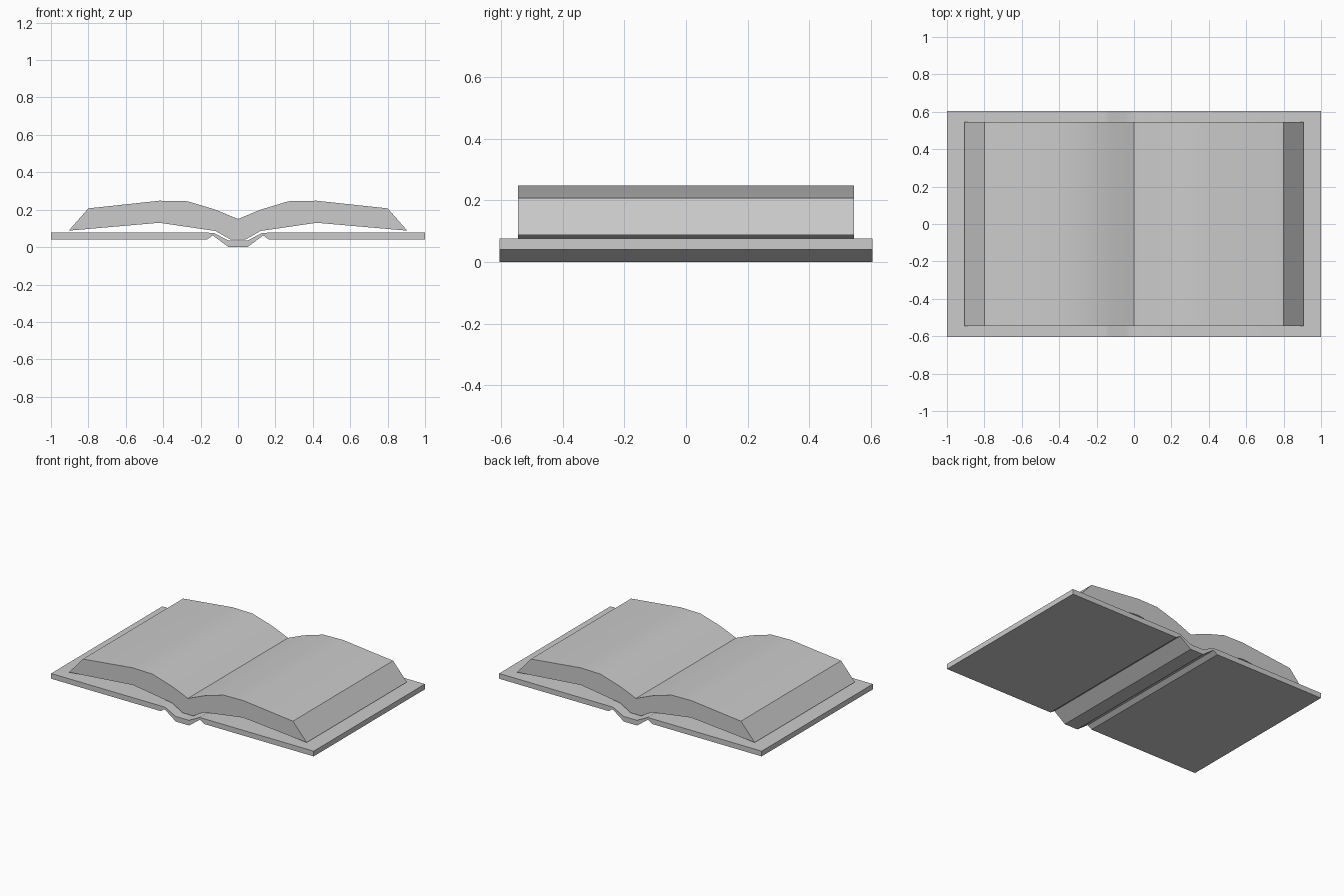
import bpy
import bmesh
import math

if "Cube" in bpy.data.objects:
    bpy.data.objects.remove(bpy.data.objects["Cube"])


def extruded_profile(name, half, depth):
    """Mirror a right-half outline across x=0 and extrude it along y."""
    left = [(-x, z) for x, z in reversed(half) if x > 0]
    outline = half + left
    bm = bmesh.new()
    face = bm.faces.new([bm.verts.new((x, -depth, z)) for x, z in outline])
    res = bmesh.ops.extrude_face_region(bm, geom=[face], use_keep_orig=True)
    new_verts = [g for g in res["geom"] if isinstance(g, bmesh.types.BMVert)]
    bmesh.ops.translate(bm, verts=new_verts, vec=(0, 2 * depth, 0))
    bmesh.ops.recalc_face_normals(bm, faces=bm.faces)
    mesh = bpy.data.meshes.new(name)
    bm.to_mesh(mesh)
    bm.free()
    obj = bpy.data.objects.new(name, mesh)
    bpy.context.collection.objects.link(obj)
    bpy.ops.object.select_all(action='DESELECT')
    obj.select_set(True)
    bpy.context.view_layer.objects.active = obj
    bpy.ops.object.shade_smooth_by_angle(angle=math.radians(30))
    return obj


# Cover: two boards joined by a dropped spine with hinge grooves
extruded_profile("cover", [
    (0.05, 0.0), (0.135, 0.062), (0.165, 0.041), (1.0, 0.041),
    (1.0, 0.077), (0.165, 0.077), (0.13, 0.076), (0.05, 0.035),
], 0.605)

# Page block: arched leaves meeting in a central gutter
extruded_profile("pages", [
    (0.04, 0.04), (0.12, 0.086), (0.42, 0.13), (0.905, 0.088),
    (0.80, 0.207), (0.42, 0.248), (0.27, 0.245), (0.12, 0.20), (0.0, 0.15),
], 0.545)
